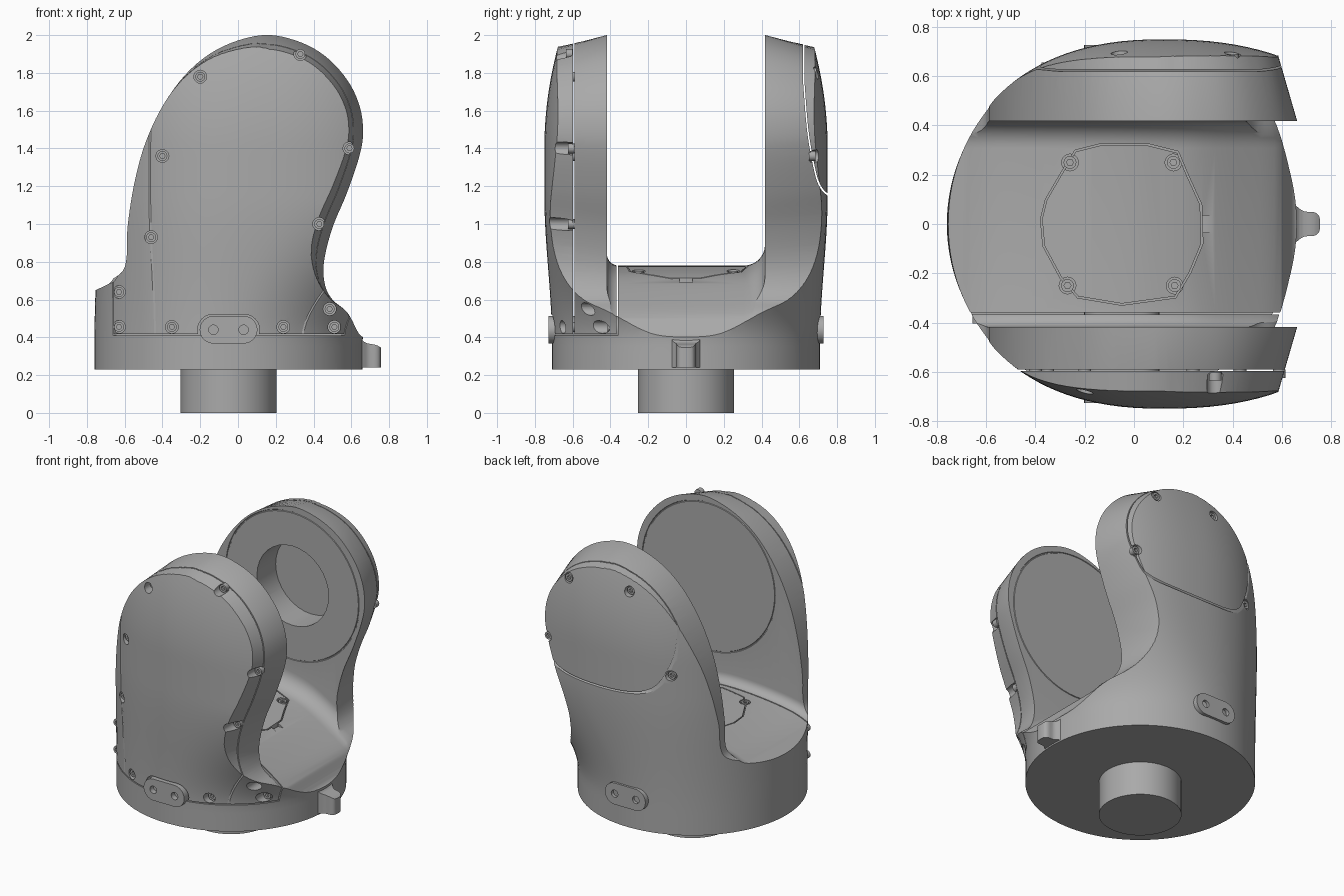
import bpy, bmesh, math
from mathutils import Vector

cube = bpy.data.objects.get("Cube")
if cube:
    bpy.data.objects.remove(cube)

grey = bpy.data.materials.new("satin grey")
grey.use_nodes = True
colour = (0.40, 0.40, 0.40, 1)
grey.diffuse_color = colour
grey.node_tree.nodes["Principled BSDF"].inputs["Base Color"].default_value = colour


# ---- helpers
def smoothstep(a, b, v):
    t = min(1, max(0, (v - a) / (b - a)))
    return t * t * (3 - 2 * t)


def spline(points, steps=5):
    """Open Catmull-Rom curve through 2D points."""
    p = [Vector(q) for q in points]
    p = [p[0]] + p + [p[-1]]
    out = []
    for a, b, c, d in zip(p, p[1:], p[2:], p[3:]):
        for i in range(steps):
            t = i / steps
            out.append(0.5 * (2 * b + (c - a) * t + (2 * a - 5 * b + 4 * c - d) * t**2
                              + (3 * b - a - 3 * c + d) * t**3))
    return out + [p[-1]]


def loft(name, rings):
    """Closed solid through rings of equal length."""
    bm = bmesh.new()
    rows = [[bm.verts.new(p) for p in ring] for ring in rings]
    n = len(rows[0])
    for r, s in zip(rows, rows[1:]):
        for i in range(n):
            bm.faces.new((r[i], r[(i + 1) % n], s[(i + 1) % n], s[i]))
    bm.faces.new(rows[0])
    bm.faces.new(rows[-1])
    bmesh.ops.recalc_face_normals(bm, faces=bm.faces)
    mesh = bpy.data.meshes.new(name)
    bm.to_mesh(mesh)
    bm.free()
    mesh.materials.append(grey)
    obj = bpy.data.objects.new(name, mesh)
    bpy.context.collection.objects.link(obj)
    return obj


def prism(name, profile, axis, lo, hi):
    """Extrude a 2D profile along x, y or z."""
    place = {"x": lambda a, b, d: (d, a, b), "y": lambda a, b, d: (a, d, b),
             "z": lambda a, b, d: (a, b, d)}[axis]
    return loft(name, [[place(a, b, d) for a, b in profile] for d in (lo, hi)])


def circle(cx, cy, r, n=24):
    return [(cx + r * math.cos(k * math.tau / n), cy + r * math.sin(k * math.tau / n)) for k in range(n)]


def pill(cx, cy, half, r, n=12):
    ends = ((half, -math.pi / 2), (-half, math.pi / 2))
    return [(cx + o + r * math.cos(s + k * math.pi / n), cy + r * math.sin(s + k * math.pi / n))
            for o, s in ends for k in range(n + 1)]


def boolean(obj, tool, op="DIFFERENCE", keep=False):
    mod = obj.modifiers.new("cut", "BOOLEAN")
    mod.operation, mod.object, mod.solver = op, tool, "EXACT"
    graph = bpy.context.evaluated_depsgraph_get()
    mesh = bpy.data.meshes.new_from_object(obj.evaluated_get(graph))
    obj.modifiers.clear()
    obj.data = mesh
    if not keep:
        bpy.data.objects.remove(tool)


def split(obj, name, region):
    """Take the region out of obj as its own part with a fine seam."""
    part = obj.copy()
    part.data = obj.data.copy()
    part.name = name
    bpy.context.collection.objects.link(part)
    boolean(part, region(0.007), "INTERSECT")
    boolean(obj, region(0))
    return part


# ---- fork body: side outline with tapered rim
outline = spline([(-.78, .23), (-.78, .64), (-.72, .68), (-.62, .74), (-.59, .82), (-.585, .98), (-.55, 1.21),
                  (-.49, 1.43), (-.39, 1.64), (-.25, 1.82), (-.08, 1.94), (.13, 2.0), (.31, 1.97), (.46, 1.89),
                  (.58, 1.76), (.645, 1.62), (.662, 1.48), (.64, 1.35), (.575, 1.16), (.5, .98), (.455, .8),
                  (.46, .68), (.5, .6), (.58, .53), (.64, .42), (.69, .37), (.7, .23)])
rings = []
for y in (-.8, -.42, .42, .8):
    inset = 0.11 * (abs(y) - .42) / .38
    ring = []
    for i, p in enumerate(outline):
        d = outline[min(i + 1, len(outline) - 1)] - outline[max(i - 1, 0)]
        nrm = Vector((-d.y, d.x)).normalized()
        w = min(1, max(0, 1 + 1.2 * nrm.x)) * smoothstep(.5, .9, p.y)
        q = p - nrm * inset * w
        ring.append((q.x, y, q.y))
    rings.append(ring)
body = loft("fork_body", rings)

# Rounded shell: circular at the drum, broad and domed at the arms
shell = []
for k in range(45):
    z = 0.23 + k * 1.82 / 44
    t = smoothstep(.38, 1.15, z)
    n, cx, b = 2 + .3 * t, -.05 + .17 * t, .71 + .04 * t
    b *= 1 - .1 * max(0, (z - 1.4) / .55) ** 2
    ring = []
    for j in range(120):
        c, s = math.cos(j * math.tau / 120), math.sin(j * math.tau / 120)
        a = .71 + (.24 if c > 0 else .15) * t
        ring.append((cx + a * math.copysign(abs(c) ** (2 / n), c), b * math.copysign(abs(s) ** (2 / n), s), z))
    shell.append(ring)
boolean(body, loft("shell", shell), "INTERSECT")

# Channel between the arms, with a crowned saddle floor
floor = spline([(-.85, .6), (-.7, .675), (-.55, .735), (-.3, .77), (-.05, .78), (.12, .76), (.28, .71),
                (.48, .59), (.6, .5), (.75, .34)], 4)
channel = []
for x, z in floor:
    u = [(-.418, 2.3)]
    for side, r in ((-1, .06), (1, .11)):
        arc = [(side * (.418 - r + r * math.cos(a)), z + r - r * math.sin(a))
               for a in (k * math.pi / 16 for k in range(9))]
        u += arc if side < 0 else arc[::-1]
    u.append((.418, 2.3))
    channel.append([(x, a, b) for a, b in u])
boolean(body, loft("channel", channel))

# Bearing bore in the back arm and round seams on both inner faces
boolean(body, prism("bore", circle(.12, 1.46, .27, 32), "y", .3, .62))
for y in (-.418, .418):
    bpy.ops.mesh.primitive_torus_add(location=(.12, y, 1.46), rotation=(math.pi / 2, 0, 0), major_radius=.5,
                                     minor_radius=.005, major_segments=64, minor_segments=6)
    boolean(body, bpy.context.object)

# ---- separate parts: front arm, its cover, back cap, top hatch
cap_line = [(.62, 1.75), (.64, 1.5), (.67, 1.32), (.7, 1.21), (.75, 1.15), (.85, 1.12)]
hatch_line = [(-.24, .3), (-.14, .325), (.06, .325), (.18, .295), (.22, .2), (.275, .08), (.28, -.08), (.23, -.2),
              (.17, -.3), (-.05, -.33), (-.23, -.3), (-.3, -.22), (-.37, -.09), (-.38, .02), (-.36, .1), (-.29, .22)]
arm = split(body, "front_arm", lambda g: prism(
    "region", [(-1, .41 + g), (-.36 - g, .41 + g), (-.36 - g, 2.3), (-1, 2.3)], "x", -1, 1))
cover = split(arm, "front_cover", lambda g: prism(
    "region", [(-1, .3), (-.59 - g, .3), (-.59 - g, 2.3), (-1, 2.3)], "x", -1, 1))
cap = split(body, "back_cap", lambda g: prism(
    "region", [(.62 + g, 2.3)] + [(y + g, z + g) for y, z in spline(cap_line, 3)] + [(1, 2.3)], "x", -1, 1))
hatch = split(body, "top_hatch", lambda g: prism(
    "region", [(-.05 + (x + .05) * (1 - 3 * g), y * (1 - 3 * g)) for x, y in hatch_line], "z", .6, 1))
boolean(body, prism("tab_slot", [(.27, -.035), (.32, -.035), (.32, .035), (.27, .035)], "z", .69, 1))
for part in (arm, cover):
    boolean(part, prism("notch", pill(-.05, .44, .082, .082), "y", -1, -.3))

# ---- screws sunk in pockets: (x, z, pocket floor y)
parts = [body, arm, cover, cap, hatch]
made = []


def screw(name, axis, a, b, bottom, out, hosts):
    pocket = prism("pocket", circle(a, b, .034, 20), axis, bottom, bottom + out * .45)
    for host in hosts:
        boolean(host, pocket, keep=True)
    bpy.data.objects.remove(pocket)
    head = prism(name, circle(a, b, .026, 20), axis, bottom - out * .01, bottom + out * .025)
    boolean(head, prism("socket", circle(a, b, .014, 6), axis, bottom + out * .008, bottom + out * .1))
    made.append(head)


for x, z, y in [(-.2, 1.78, -.6), (.33, 1.9, -.61), (-.4, 1.36, -.58), (.59, 1.4, -.6), (-.46, .93, -.54),
                (.43, 1.0, -.6), (-.63, .64, -.38), (-.63, .455, -.38), (-.35, .455, -.6), (.24, .455, -.6),
                (.485, .55, -.4), (.51, .455, -.39)]:
    screw("arm_screw", "y", x, z, y, -1, (arm, cover))
for x, z, y in [(-.06, 1.83, .655), (.4, 1.8, .665), (.56, 1.36, .66), (-.35, 1.32, .63)]:
    screw("cap_screw", "y", x, z, y, 1, (body, cap))
for x, y, z in [(-.26, .25, .75), (.16, .25, .725), (-.27, -.25, .75), (.165, -.25, .725)]:
    screw("hatch_screw", "z", x, y, z, 1, (body, hatch))

# ---- pill plates front and back, each with two holes
for name, side, root in (("front_plate", -1, .35), ("back_plate", 1, .6)):
    plate = prism(name, pill(-.05, .44, .08, .073), "y", side * root, side * .727)
    for x in (-.13, .03):
        boolean(plate, prism("hole", circle(x, .44, .025, 20), "y", side * .69, side * .8))
    made.append(plate)

# ---- mounting shaft and side lug
made.append(prism("mount_shaft", circle(-.05, 0, .255, 64), "z", 0, .25))
half = spline([(.6, .11), (.655, .075), (.69, .052), (.73, .048), (.75, .035), (.756, .012)], 4)
lug = prism("side_lug", [tuple(p) for p in half] + [(p.x, -p.y) for p in reversed(half)], "z", .2, .6)
slope = spline([(.58, .52), (.63, .43), (.67, .375), (.73, .36), (.757, .345)], 4)
boolean(lug, prism("lug_side", [(.55, .24), (.55, .52)] + [tuple(p) for p in slope] + [(.757, .24)],
                   "y", -.2, .2), "INTERSECT")
made.append(lug)

# ---- smooth shading with sharp edges kept
bpy.ops.object.select_all(action="DESELECT")
for obj in parts + made:
    obj.data.materials.clear()
    obj.data.materials.append(grey)
    for poly in obj.data.polygons:
        poly.material_index = 0
    obj.select_set(True)
bpy.context.view_layer.objects.active = body
bpy.ops.object.shade_smooth_by_angle(angle=math.radians(28))
